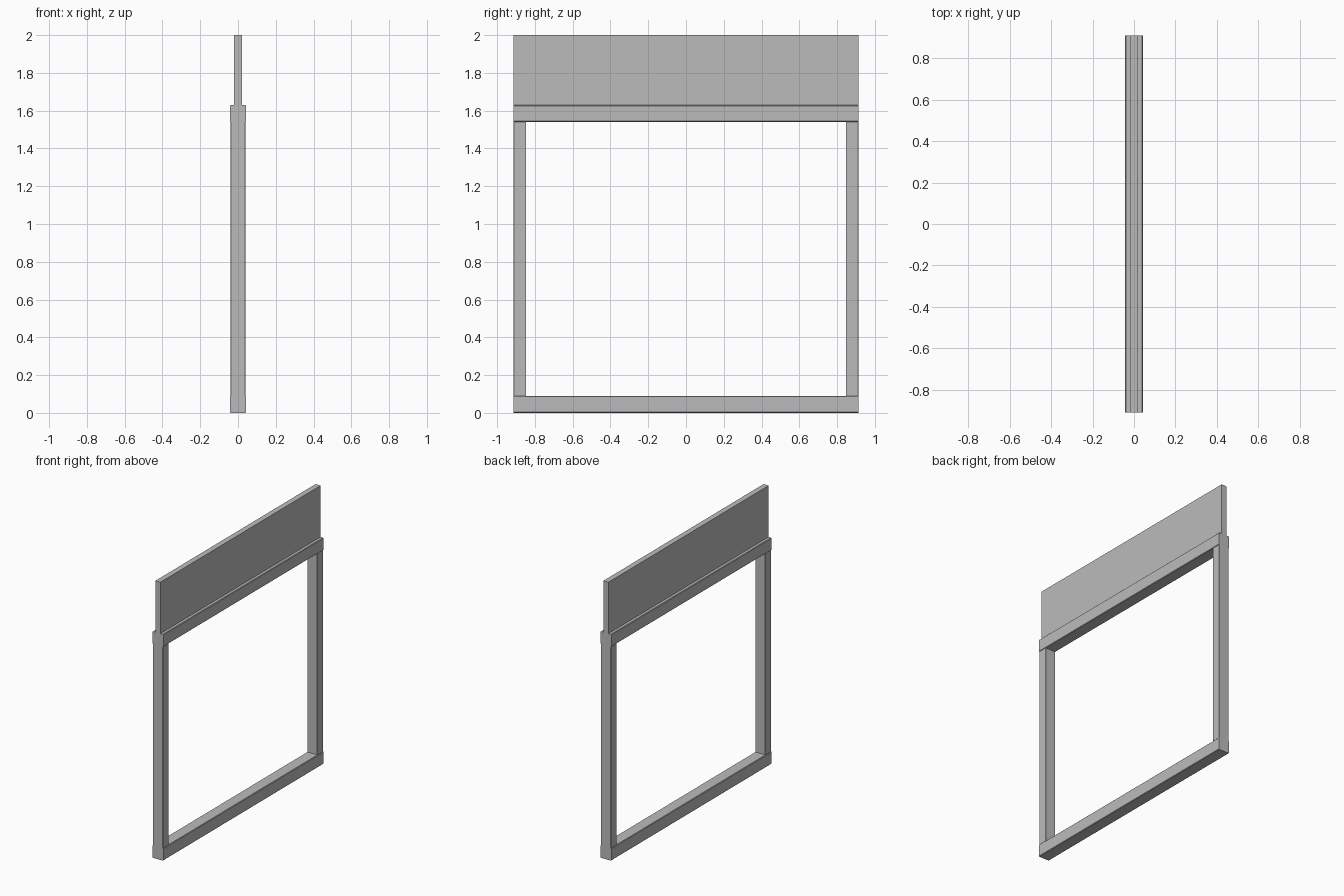
import bpy
import bmesh

cube = bpy.data.objects.get("Cube")
if cube:
    bpy.data.objects.remove(cube, do_unlink=True)

grey = bpy.data.materials.new("plain grey")
grey.use_nodes = True
colour = (0.5, 0.5, 0.5, 1)
grey.diffuse_color = colour
grey.node_tree.nodes["Principled BSDF"].inputs["Base Color"].default_value = colour

HALF_LENGTH = 0.912


def bar(name, half_x, y0, y1, z0, z1, chamfer=0, axis=1):
    """Box between two corners, with optional chamfers on edges along one axis."""
    bm = bmesh.new()
    bmesh.ops.create_cube(bm, size=1)
    for v in bm.verts:
        v.co.x *= 2 * half_x
        v.co.y = y0 + (v.co.y + 0.5) * (y1 - y0)
        v.co.z = z0 + (v.co.z + 0.5) * (z1 - z0)
    if chamfer:
        edges = [e for e in bm.edges
                 if abs(e.verts[0].co[axis] - e.verts[1].co[axis]) > 0.5]
        bmesh.ops.bevel(bm, geom=edges, offset=chamfer, segments=1,
                        profile=0.5, affect='EDGES')
    mesh = bpy.data.meshes.new(name)
    bm.to_mesh(mesh)
    bm.free()
    mesh.materials.append(grey)
    obj = bpy.data.objects.new(name, mesh)
    bpy.context.collection.objects.link(obj)
    return obj


# Horizontal rails with slightly eased edges
for name, z in (("bottom_rail", 0), ("top_rail", 1.54)):
    bar(name, 0.043, -HALF_LENGTH, HALF_LENGTH, z, z + 0.09, chamfer=0.004)

# Upright posts, a little thinner than the rails
for name, side in (("front_post", -1), ("back_post", 1)):
    y0, y1 = sorted((side * 0.846, side * HALF_LENGTH))
    bar(name, 0.04, y0, y1, 0.09, 1.54, chamfer=0.002, axis=2)

# Thin solid panel above the opening
bar("upper_panel", 0.02, -HALF_LENGTH, HALF_LENGTH, 1.63, 2)
